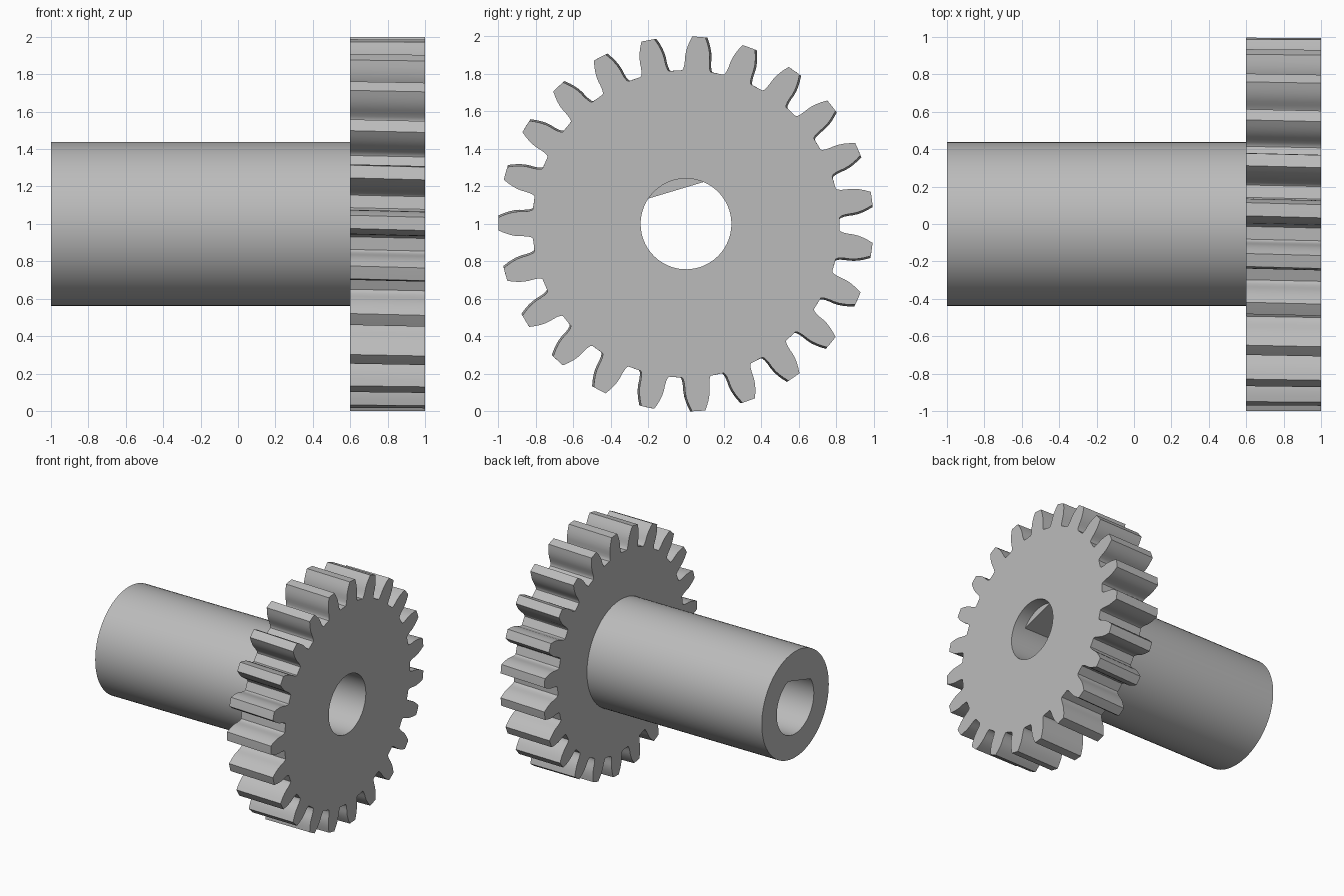
import bpy
import bmesh
from math import acos, cos, pi, radians, sin, tan

cube = bpy.data.objects.get("Cube")
if cube:
    bpy.data.objects.remove(cube, do_unlink=True)

# Main dimensions
TEETH = 23
TIP_R, PITCH_R = 1.0, 0.92
SHAFT_R, BORE_R, FLAT_DIST = 0.438, 0.242, 0.187
FRONT, STEP, BACK, END = 1.0, 0.9, 0.6, -1.0
TWIST = 0.011
FLAT_ANGLE = radians(106.7)

# Single grey metal
metal = bpy.data.materials.new("grey_metal")
metal.use_nodes = True
GREY = (0.5, 0.5, 0.5, 1.0)
metal.diffuse_color = GREY
metal.node_tree.nodes["Principled BSDF"].inputs["Base Color"].default_value = GREY


def ring(bm, x, polar):
    """Closed loop of vertices at x from (radius, angle) pairs."""
    return [bm.verts.new((x, r * cos(a), 1 + r * sin(a))) for r, a in polar]


def wall(bm, a, b):
    """Quads joining two equal loops."""
    n = len(a)
    for i in range(n):
        j = (i + 1) % n
        bm.faces.new((a[i], a[j], b[j], b[i]))


def cap(bm, outer, inner):
    """Flat face between an outer loop and a hole."""
    edges = []
    for loop in (outer, inner):
        for i, v in enumerate(loop):
            w = loop[(i + 1) % len(loop)]
            edges.append(bm.edges.get((v, w)) or bm.edges.new((v, w)))
    bmesh.ops.triangle_fill(bm, use_beauty=True, edges=edges, normal=(1, 0, 0))


def finish(bm, name):
    bmesh.ops.recalc_face_normals(bm, faces=bm.faces)
    mesh = bpy.data.meshes.new(name)
    bm.to_mesh(mesh)
    bm.free()
    mesh.materials.append(metal)
    obj = bpy.data.objects.new(name, mesh)
    bpy.context.collection.objects.link(obj)
    bpy.ops.object.select_all(action='DESELECT')
    obj.select_set(True)
    bpy.context.view_layer.objects.active = obj
    bpy.ops.object.shade_smooth_by_angle(angle=radians(30))
    return obj


def circle(r, n=72):
    return [(r, 2 * pi * i / n) for i in range(n)]


def arc(start, stop, n):
    return [(BORE_R, start + (stop - start) * i / n) for i in range(n + 1)]


# Bore outline: long arc closed by a chord, short arc completes the circle
half = acos(FLAT_DIST / BORE_R)
long_arc = arc(FLAT_ANGLE + half, FLAT_ANGLE - half + 2 * pi, 56)
short_arc = arc(FLAT_ANGLE - half, FLAT_ANGLE + half, 16)[1:-1]


# Involute tooth outline with filleted root
def involute(r, pressure=radians(14.5)):
    p = acos(PITCH_R * cos(pressure) / r)
    return pi / (2 * TEETH) + tan(pressure) - pressure - tan(p) + p


flank = [(0.82, 0.095), (0.827, 0.087), (0.845, 0.08), (0.87, 0.0755)]
flank += [(r, involute(r)) for r in (0.892, 0.92, 0.945, 0.97, TIP_R)]


def gear_outline(turn):
    pts = []
    for i in range(TEETH):
        mid = pi + 2 * pi * i / TEETH + turn
        pts += [(r, mid - a) for r, a in flank]
        pts.append((TIP_R, mid))
        pts += [(r, mid + a) for r, a in reversed(flank)]
    return pts


# Gear wheel with slightly helical teeth and a stepped bore
bm = bmesh.new()
teeth_front = ring(bm, FRONT, gear_outline(0))
teeth_back = ring(bm, BACK, gear_outline(-TWIST))
wall(bm, teeth_front, teeth_back)
bore_front = ring(bm, FRONT, long_arc + short_arc)
bore_step = ring(bm, STEP, long_arc + short_arc)
wall(bm, bore_front, bore_step)
cap(bm, teeth_front, bore_front)
last = len(long_arc) - 1
bm.faces.new(bore_step[last:] + bore_step[:1])
wall(bm, bore_step[:last + 1], ring(bm, BACK, long_arc))
cap(bm, teeth_back, ring(bm, BACK, circle(SHAFT_R)))
finish(bm, "gear_wheel")

# Hollow shaft with a flat-sided bore
bm = bmesh.new()
outer_end = ring(bm, END, circle(SHAFT_R))
bore_end = ring(bm, END, long_arc)
wall(bm, outer_end, ring(bm, BACK, circle(SHAFT_R)))
wall(bm, bore_end, ring(bm, BACK, long_arc))
cap(bm, outer_end, bore_end)
finish(bm, "shaft")
